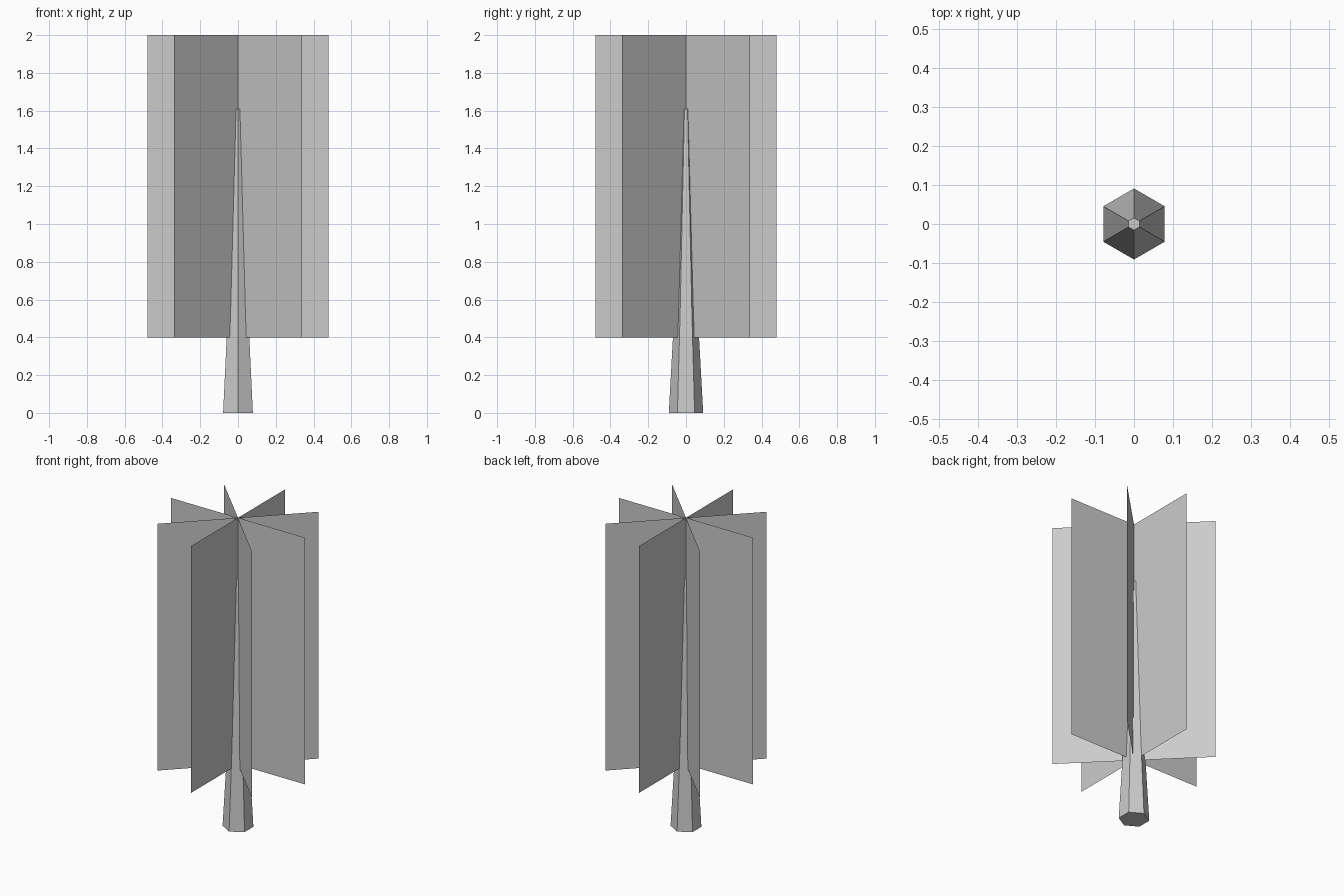
import bpy, bmesh
from math import pi, sin, cos

if "Cube" in bpy.data.objects:
    bpy.data.objects.remove(bpy.data.objects["Cube"])


def make_object(name, bm):
    mesh = bpy.data.meshes.new(name)
    bmesh.ops.recalc_face_normals(bm, faces=bm.faces)
    bm.to_mesh(mesh)
    bm.free()
    obj = bpy.data.objects.new(name, mesh)
    bpy.context.collection.objects.link(obj)
    return obj


# Tapered six-sided trunk, corners pointing along +y and -y
SIDES = 6
profile = [(0.091, 0.0), (0.062, 0.53), (0.016, 1.61)]
bm = bmesh.new()
rings = []
for r, z in profile:
    angles = [pi / 2 + i * 2 * pi / SIDES for i in range(SIDES)]
    rings.append([bm.verts.new((r * cos(a), r * sin(a), z)) for a in angles])
for low, high in zip(rings, rings[1:]):
    for i in range(SIDES):
        j = (i + 1) % SIDES
        bm.faces.new((low[i], low[j], high[j], high[i]))
bm.faces.new(rings[0][::-1])
bm.faces.new(rings[-1])
make_object("trunk", bm)

# Four crossed foliage cards sharing the vertical axis
HALF_WIDTH, BOTTOM, TOP = 0.48, 0.40, 2.0
for k in range(4):
    bm = bmesh.new()
    x, y = HALF_WIDTH * cos(k * pi / 4), HALF_WIDTH * sin(k * pi / 4)
    corners = [(-x, -y, BOTTOM), (x, y, BOTTOM), (x, y, TOP), (-x, -y, TOP)]
    bm.faces.new([bm.verts.new(c) for c in corners])
    make_object(f"foliage_card_{k + 1}", bm)
